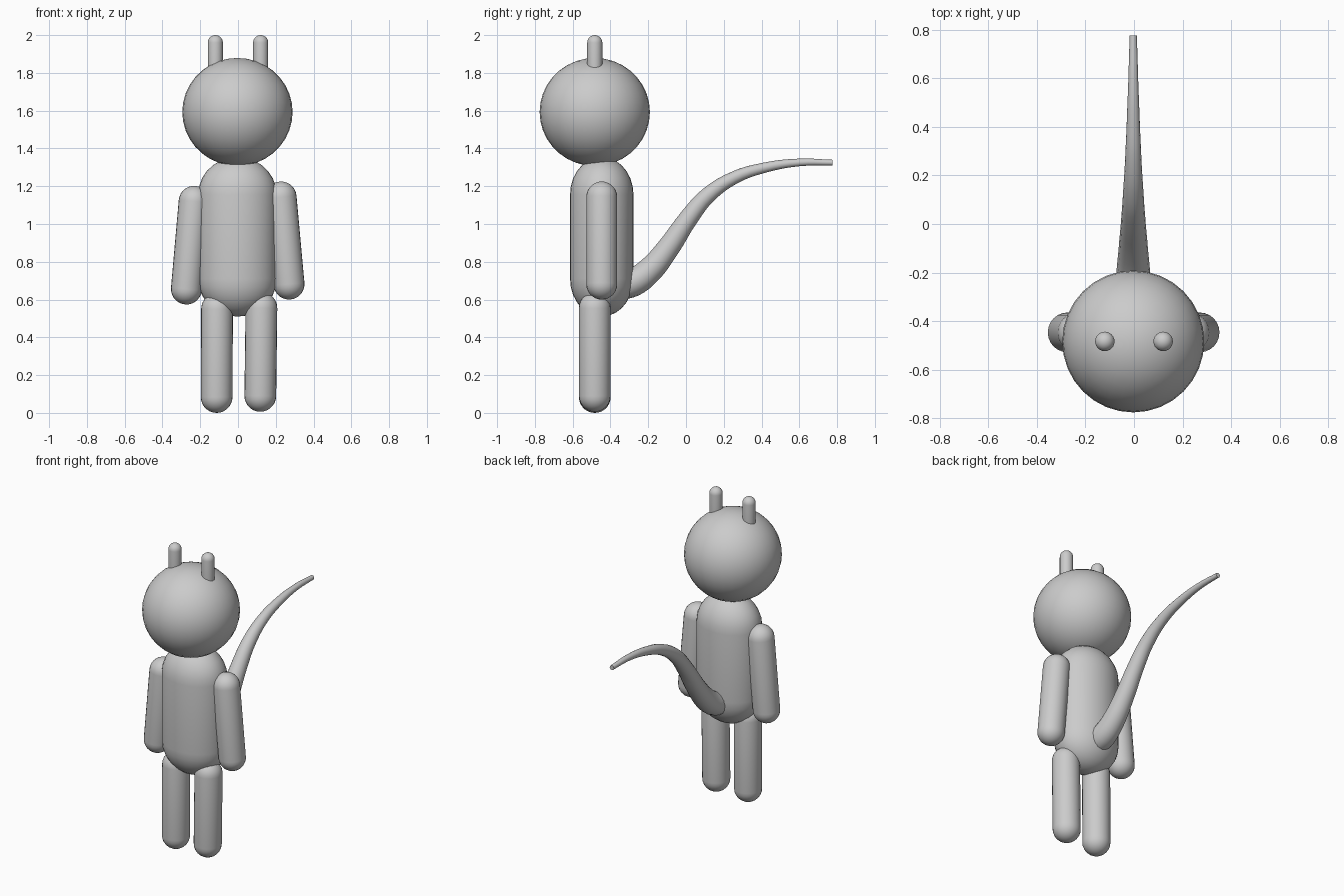
import bpy, bmesh, math
from mathutils import Vector

if "Cube" in bpy.data.objects:
    bpy.data.objects.remove(bpy.data.objects["Cube"])

grey = bpy.data.materials.new("plain_grey")
grey.diffuse_color = (0.6, 0.6, 0.6, 1)
grey.use_nodes = True
grey.node_tree.nodes["Principled BSDF"].inputs["Base Color"].default_value = grey.diffuse_color


def finish(obj):
    obj.data.materials.clear()
    obj.data.materials.append(grey)
    bpy.ops.object.select_all(action='DESELECT')
    obj.select_set(True)
    bpy.context.view_layer.objects.active = obj
    bpy.ops.object.shade_smooth_by_angle(angle=math.radians(40))


def capsule(name, bottom, top, rx, ry=None, cap=None, sides=24, steps=7):
    """Round-ended tube; bottom and top are the centres of its two end domes."""
    ry, cap = ry or rx, cap or rx
    bottom, top = Vector(bottom), Vector(top)
    length = (top - bottom).length
    bm = bmesh.new()
    rings = []
    angles = [math.pi / 2 * i / steps for i in range(1 - steps, steps)]
    if length > 0:
        angles.insert(steps, 0.0)
    for i, a in enumerate(angles):
        z = cap * math.sin(a) + (length if i >= steps and length > 0 else 0)
        rings.append([bm.verts.new((rx * math.cos(a) * math.cos(t), ry * math.cos(a) * math.sin(t), z))
                      for t in (2 * math.pi * k / sides for k in range(sides))])
    south, north = bm.verts.new((0, 0, -cap)), bm.verts.new((0, 0, length + cap))
    for k in range(sides):
        n = (k + 1) % sides
        for low, high in zip(rings, rings[1:]):
            bm.faces.new((low[k], low[n], high[n], high[k]))
        bm.faces.new((south, rings[0][n], rings[0][k]))
        bm.faces.new((north, rings[-1][k], rings[-1][n]))
    mesh = bpy.data.meshes.new(name)
    bm.to_mesh(mesh)
    bm.free()
    obj = bpy.data.objects.new(name, mesh)
    bpy.context.collection.objects.link(obj)
    obj.location = bottom
    if length > 0:
        obj.rotation_mode = 'QUATERNION'
        obj.rotation_quaternion = Vector((0, 0, 1)).rotation_difference(top - bottom)
    finish(obj)


# Head and torso
capsule("head", (-0.003, -0.483, 1.593), (-0.003, -0.483, 1.593), 0.292, 0.292, 0.286, sides=32, steps=9)
capsule("torso", (-0.003, -0.446, 0.71), (-0.003, -0.446, 1.155), 0.208, 0.168, 0.2, sides=32)

# Ears
for side, x in (("left", -0.12), ("right", 0.12)):
    capsule(side + "_ear", (x, -0.483, 1.75), (x, -0.483, 1.96), 0.04)

# Arms, splayed slightly outward
capsule("left_arm", (-0.273, -0.446, 0.656), (-0.232, -0.446, 1.12), 0.082)
capsule("right_arm", (0.27, -0.446, 0.682), (0.228, -0.446, 1.143), 0.082)

# Legs
capsule("left_leg", (-0.113, -0.483, 0.084), (-0.111, -0.483, 0.55), 0.084)
capsule("right_leg", (0.118, -0.483, 0.09), (0.124, -0.483, 0.555), 0.084)

# Tapered, upswept tail: (y, z, radius)
path = [(-0.35, 0.675, 0.078), (-0.28, 0.692, 0.076), (-0.195, 0.752, 0.069), (-0.098, 0.868, 0.06),
        (0.018, 1.037, 0.05), (0.114, 1.15, 0.043), (0.257, 1.246, 0.034),
        (0.415, 1.298, 0.027), (0.6, 1.326, 0.02), (0.775, 1.325, 0.015)]
curve = bpy.data.curves.new("tail", 'CURVE')
curve.dimensions = '3D'
curve.bevel_depth = 1.0
curve.bevel_resolution = 6
curve.resolution_u = 4
curve.use_fill_caps = True
spline = curve.splines.new('BEZIER')
spline.bezier_points.add(len(path) - 1)
for point, (y, z, radius) in zip(spline.bezier_points, path):
    point.co = (-0.003, y, z)
    point.radius = radius
    point.handle_left_type = point.handle_right_type = 'AUTO'
tail = bpy.data.objects.new("tail", curve)
bpy.context.collection.objects.link(tail)
bpy.ops.object.select_all(action='DESELECT')
tail.select_set(True)
bpy.context.view_layer.objects.active = tail
bpy.ops.object.convert(target='MESH')
finish(bpy.context.view_layer.objects.active)
